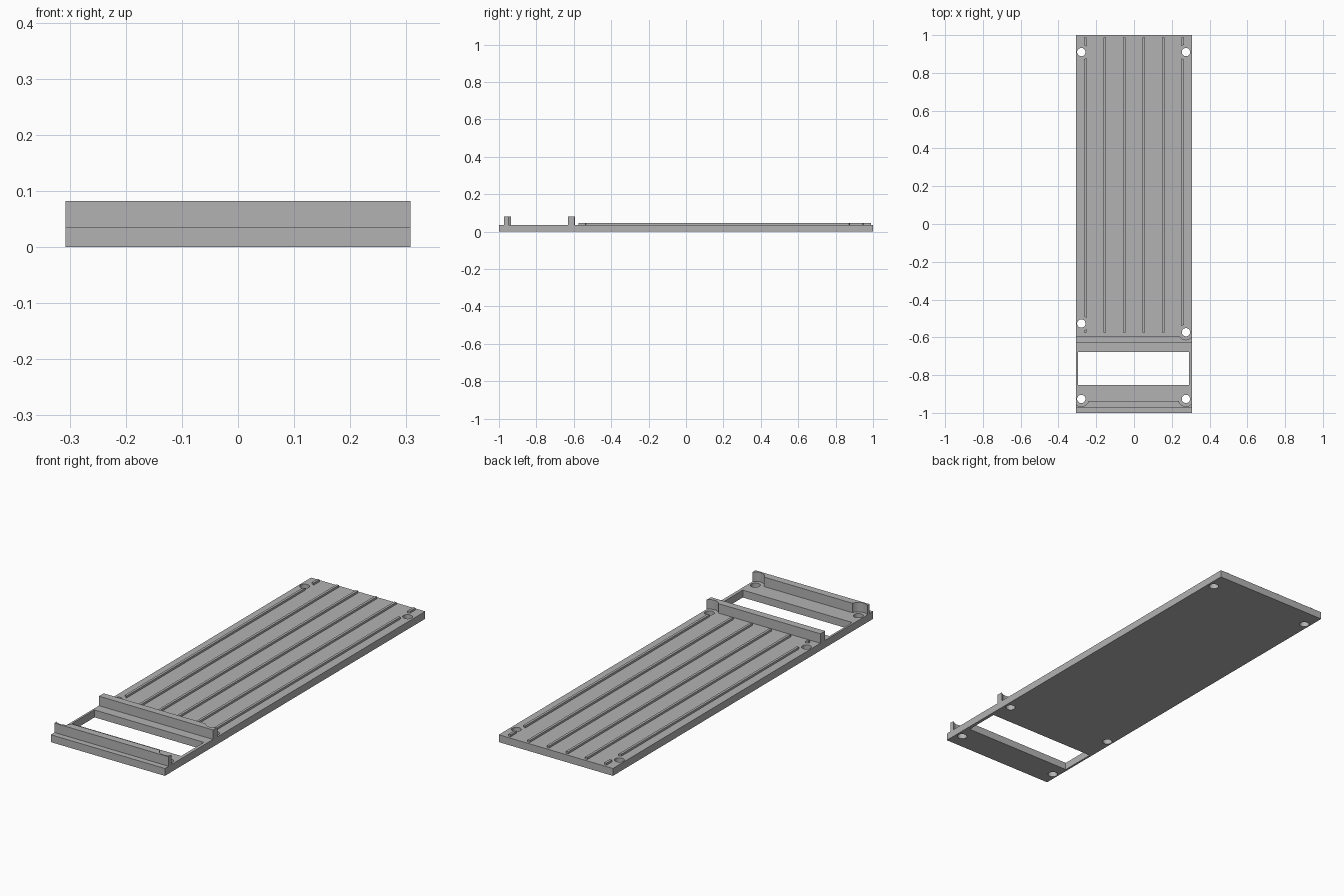
import bpy
import bmesh

old = bpy.data.objects.get("Cube")
if old:
    bpy.data.objects.remove(old, do_unlink=True)

grey = bpy.data.materials.new("plain grey")
grey.use_nodes = True
grey.diffuse_color = (0.45, 0.45, 0.45, 1)
grey.node_tree.nodes["Principled BSDF"].inputs["Base Color"].default_value = grey.diffuse_color

HALF_W, DECK, WALL_TOP, RIB_TOP = 0.307, 0.036, 0.082, 0.046
HOLES = [(-0.279, 0.91), (0.275, 0.91), (-0.279, -0.527),
         (0.275, -0.573), (-0.279, -0.926), (0.275, -0.926)]


def add_box(bm, x0, x1, y0, y1, z0, z1):
    verts = bmesh.ops.create_cube(bm, size=1)["verts"]
    for v in verts:
        v.co.x = x1 if v.co.x > 0 else x0
        v.co.y = y1 if v.co.y > 0 else y0
        v.co.z = z1 if v.co.z > 0 else z0


def add_drill(bm, x, y, radius, z0, z1):
    verts = bmesh.ops.create_cone(bm, cap_ends=True, segments=32, radius1=radius,
                                  radius2=radius, depth=z1 - z0)["verts"]
    bmesh.ops.translate(bm, verts=verts, vec=(x, y, (z0 + z1) / 2))


def finish(bm, name, cutter=None):
    mesh = bpy.data.meshes.new(name)
    bm.to_mesh(mesh)
    bm.free()
    mesh.materials.append(grey)
    obj = bpy.data.objects.new(name, mesh)
    bpy.context.collection.objects.link(obj)
    if cutter:
        mod = obj.modifiers.new("cut", "BOOLEAN")
        mod.operation, mod.solver, mod.object = "DIFFERENCE", "EXACT", cutter
    return obj


def make_cutter(bm, name):
    obj = finish(bm, name)
    obj.hide_render = True
    obj.hide_set(True)
    obj.display_type = "WIRE"
    return obj


# Cutters: screw holes with the window, and wider screw head clearance
bm = bmesh.new()
for x, y in HOLES:
    add_drill(bm, x, y, 0.022, -0.1, 0.2)
add_box(bm, -0.297, 0.291, -0.852, -0.678, -0.1, 0.2)
openings = make_cutter(bm, "openings_cutter")

bm = bmesh.new()
for x, y in HOLES:
    add_drill(bm, x, y, 0.04, DECK, 0.2)
clearance = make_cutter(bm, "screw_head_cutter")

# Base plate
bm = bmesh.new()
add_box(bm, -HALF_W, HALF_W, -1, 1, 0, DECK)
finish(bm, "base_plate", openings)

# Cross walls either side of the window
for name, y in (("front_wall", -0.954), ("rear_wall", -0.612)):
    bm = bmesh.new()
    add_box(bm, -HALF_W, HALF_W, y - 0.018, y + 0.018, DECK, WALL_TOP)
    finish(bm, name, clearance)

# Long ribs on the deck, interrupted around the screws
for i in range(6):
    x = -0.2585 + i * 0.1032
    bm = bmesh.new()
    add_box(bm, x - 0.006, x + 0.006, -0.575, 0.988, DECK, RIB_TOP)
    finish(bm, f"deck_rib_{i + 1}", clearance)
